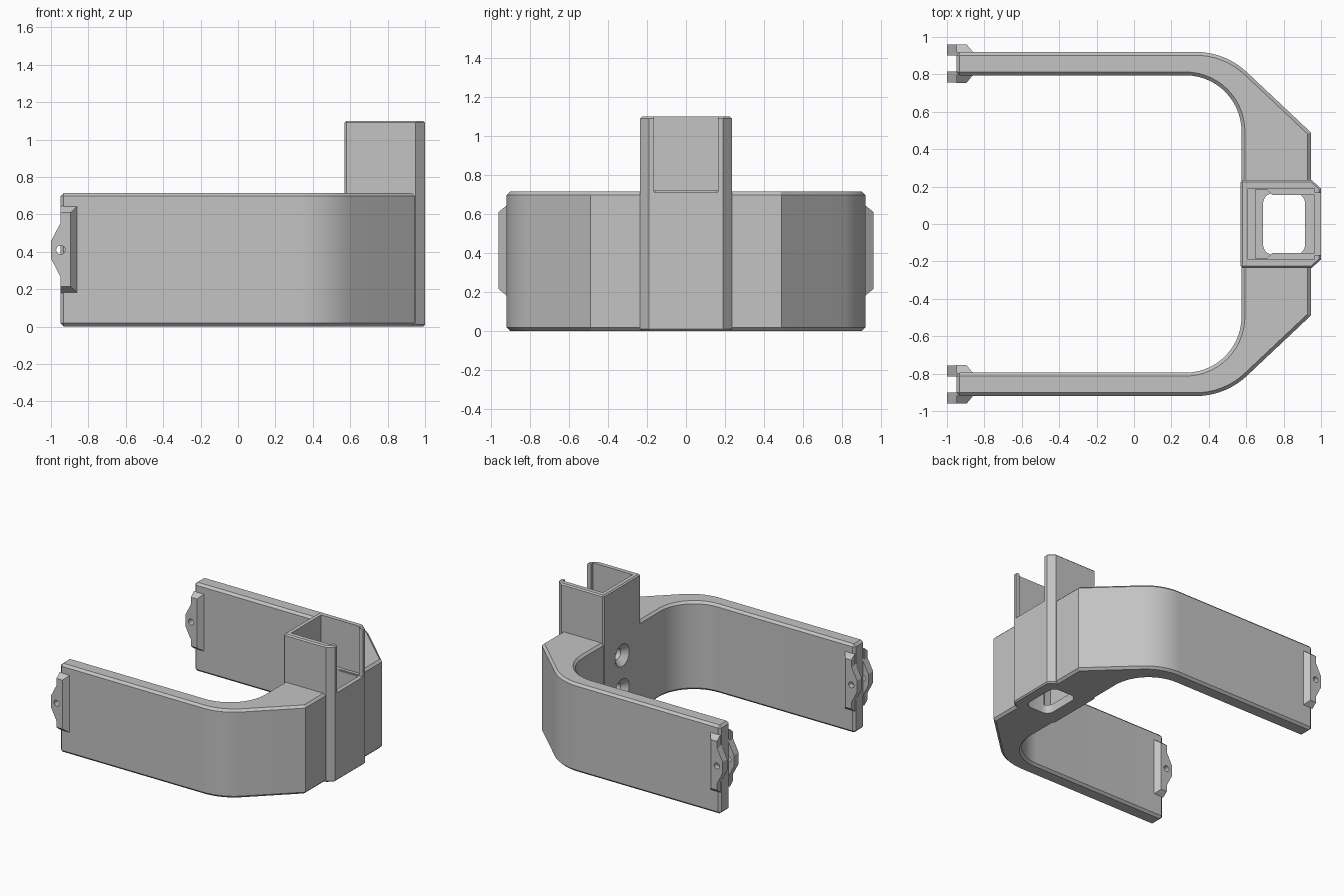
import bpy, bmesh
from math import cos, sin, radians, pi
from mathutils import Vector, Matrix

cube = bpy.data.objects.get("Cube")
if cube:
    bpy.data.objects.remove(cube)

grey = bpy.data.materials.new("neutral_grey")
grey.use_nodes = True
grey.diffuse_color = (0.55, 0.55, 0.55, 1)
grey.node_tree.nodes["Principled BSDF"].inputs["Base Color"].default_value = (0.55, 0.55, 0.55, 1)


def make(name, bm):
    bmesh.ops.recalc_face_normals(bm, faces=bm.faces)
    mesh = bpy.data.meshes.new(name)
    bm.to_mesh(mesh)
    bm.free()
    mesh.materials.append(grey)
    obj = bpy.data.objects.new(name, mesh)
    bpy.context.collection.objects.link(obj)
    return obj


def loft(name, low, high):
    """Solid between two matching outlines of 3D points."""
    bm = bmesh.new()
    a = [bm.verts.new(p) for p in low]
    b = [bm.verts.new(p) for p in high]
    bm.faces.new(a)
    bm.faces.new(b)
    for i in range(len(a)):
        j = (i + 1) % len(a)
        bm.faces.new((a[i], a[j], b[j], b[i]))
    return make(name, bm)


def prism(name, outline, z0, z1):
    return loft(name, [(x, y, z0) for x, y in outline], [(x, y, z1) for x, y in outline])


def arc(cx, cy, r, start, end, n=14):
    steps = [radians(start + (end - start) * i / n) for i in range(n + 1)]
    return [(cx + r * cos(t), cy + r * sin(t)) for t in steps]


def mirrored(half):
    """Close a half outline (y > 0) across the x axis."""
    return half + [(x, -y) for x, y in reversed(half)]


def apply_mods(obj):
    deps = bpy.context.evaluated_depsgraph_get()
    mesh = bpy.data.meshes.new_from_object(obj.evaluated_get(deps))
    obj.modifiers.clear()
    obj.data = mesh


def bevel(obj, width):
    m = obj.modifiers.new("bevel", "BEVEL")
    m.width, m.segments = width, 1
    m.limit_method, m.angle_limit = "ANGLE", radians(60)
    apply_mods(obj)


def combine(obj, other, operation):
    m = obj.modifiers.new("boolean", "BOOLEAN")
    m.object, m.operation, m.solver = other, operation, "EXACT"
    apply_mods(obj)
    bpy.data.objects.remove(other)


def cone(name, r1, r2, depth, matrix):
    bm = bmesh.new()
    bmesh.ops.create_cone(bm, cap_ends=True, segments=24, radius1=r1, radius2=r2,
                          depth=depth, matrix=matrix)
    return make(name, bm)


# U-shaped bracket: outer edge out, inner edge back, mirrored across y
outer = [(-0.95, 0.92)] + arc(0.33, 0.52, 0.4, 90, 47) + [(0.945, 0.49)]
inner = arc(0.275, 0.495, 0.3, 0, 90) + [(-0.95, 0.795)]
outline = outer + [(x, -y) for x, y in reversed(outer)]
outline += [(x, -y) for x, y in reversed(inner)] + inner
bracket = prism("bracket", outline, 0, 0.715)
bevel(bracket, 0.018)

# Socket tower with chamfered outer corners
tower = prism("tower", mirrored([(0.57, 0.235), (0.95, 0.235), (1, 0.19)]), 0, 1.1)
bevel(tower, 0.01)
combine(bracket, tower, "UNION")

# Socket cavities: wide top, stepped pocket, front notch, floor opening
top_cavity = [(0.61, 0.19), (0.965, 0.19)]
pocket = [(0.65, 0.185), (0.71, 0.185), (0.74, 0.155), (0.966, 0.155)]
notch = [(0.8, 0.165), (1.1, 0.165)]
opening = arc(0.745, 0.055, 0.055, 180, 90, 5) + arc(0.86, 0.055, 0.055, 90, 0, 5)
opening = [(x, max(y, 0.001)) for x, y in opening]
for shape, z0, z1 in ((top_cavity, 0.72, 1.2), (pocket, 0.07, 0.8), (notch, 0.712, 1.2)):
    combine(bracket, prism("cutter", mirrored(shape), z0, z1), "DIFFERENCE")
opening = [(x, y + 0.055 if y > 0 else y) for x, y in opening]
combine(bracket, prism("cutter", mirrored(opening), -0.1, 0.2), "DIFFERENCE")

# Countersunk screw holes through the inner wall
along_x = Matrix.Rotation(pi / 2, 4, "Y")
for z in (0.53, 0.25):
    for r1, r2, x, depth in ((0.095, 0.045, 0.59, 0.05), (0.045, 0.045, 0.62, 0.13)):
        cutter = cone("cutter", r1, r2, depth, Matrix.Translation((x, 0, z)) @ along_x)
        combine(bracket, cutter, "DIFFERENCE")


# Hinge clips on both faces of each arm end
def clip_half(name, arm, side):
    mid = arm * 0.858

    def ring(points, offset):
        return [(x, mid + side * offset, z) for x, z in points]

    base = [(-0.95, 0.18), (-0.86, 0.18), (-0.86, 0.645), (-0.95, 0.645)]
    face = [(-0.95, 0.215), (-0.895, 0.215), (-0.895, 0.61), (-0.95, 0.61)]
    ear = [(-0.92, 0.22), (-0.946, 0.26), (-1, 0.365), (-1, 0.455), (-0.946, 0.56), (-0.92, 0.6)]
    pad = loft(name, ring(base, 0.06), ring(face, 0.103))
    combine(pad, loft("ear", ring(ear, 0.042), ring(ear, 0.1025)), "UNION")
    pin = Matrix.Translation((-0.948, mid, 0.41)) @ Matrix.Rotation(pi / 2, 4, "X")
    combine(pad, cone("cutter", 0.024, 0.024, 0.4, pin), "DIFFERENCE")
    return pad


parts = [bracket]
for arm, arm_name in ((1, "back"), (-1, "front")):
    for side, side_name in ((arm, "outer"), (-arm, "inner")):
        parts.append(clip_half(f"{arm_name}_{side_name}_clip", arm, side))

# Smooth the curved walls, keep the edges crisp
for obj in bpy.context.view_layer.objects:
    obj.select_set(obj in parts)
bpy.context.view_layer.objects.active = bracket
bpy.ops.object.shade_smooth_by_angle(angle=radians(25))
